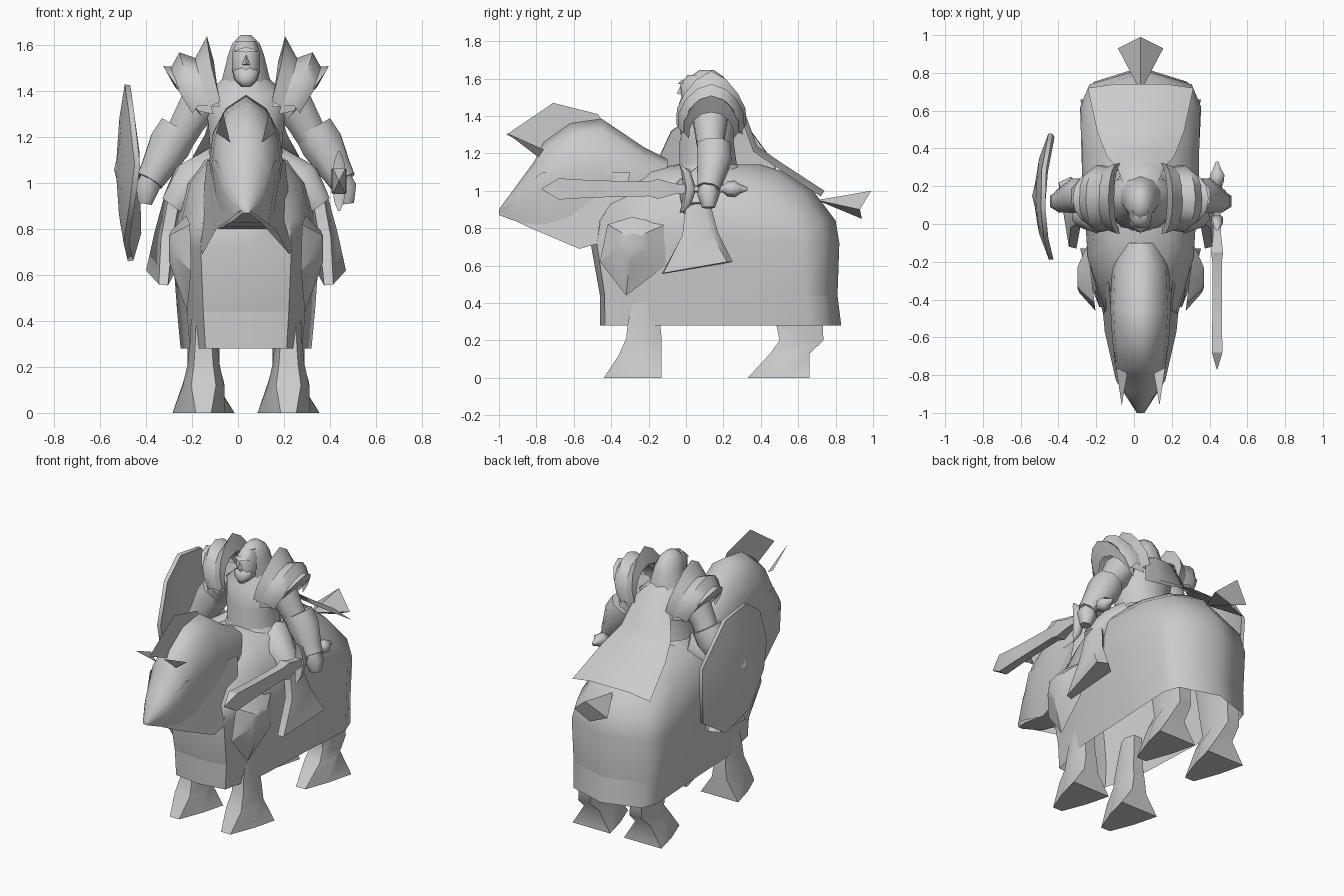
import bpy, bmesh, math
from mathutils import Vector

if "Cube" in bpy.data.objects:
    bpy.data.objects.remove(bpy.data.objects["Cube"])

CX = 0.035  # centre line of horse and rider
STONE = bpy.data.materials.new("stone_grey")
STONE.use_nodes = True
STONE.diffuse_color = (0.6, 0.6, 0.6, 1)
STONE.node_tree.nodes["Principled BSDF"].inputs["Base Color"].default_value = (0.6, 0.6, 0.6, 1)
SIDES = (("left", 1), ("right", -1))


def build(name, verts, faces, angle=50):
    me = bpy.data.meshes.new(name)
    me.from_pydata([tuple(v) for v in verts], [], faces)
    bm = bmesh.new()
    bm.from_mesh(me)
    bmesh.ops.remove_doubles(bm, verts=bm.verts, dist=0.0005)
    bmesh.ops.recalc_face_normals(bm, faces=bm.faces)
    bm.to_mesh(me)
    bm.free()
    me.materials.append(STONE)
    ob = bpy.data.objects.new(name, me)
    bpy.context.collection.objects.link(ob)
    bpy.ops.object.select_all(action="DESELECT")
    ob.select_set(True)
    bpy.context.view_layer.objects.active = ob
    bpy.ops.object.shade_smooth_by_angle(angle=math.radians(angle))
    return ob


def loft(name, rings, closed=True, caps=(True, True), angle=60):
    n = len(rings[0])
    verts = [p for r in rings for p in r]
    faces = []
    for i in range(len(rings) - 1):
        for j in range(n if closed else n - 1):
            k = (j + 1) % n
            faces.append((i * n + j, i * n + k, i * n + n + k, i * n + n + j))
    if closed and caps[0]:
        faces.append(tuple(range(n)))
    if closed and caps[1]:
        faces.append(tuple(range(len(verts) - n, len(verts))))
    return build(name, verts, faces, angle)


def ellipse(c, u, v, n=8):
    c, u, v = Vector(c), Vector(u), Vector(v)
    return [c + u * math.cos(2 * math.pi * (i + .5) / n) + v * math.sin(2 * math.pi * (i + .5) / n)
            for i in range(n)]


def stack(name, rows, n=8, caps=(True, True)):
    # horizontal rings: x, y, z, half width, half depth
    return loft(name, [ellipse((x, y, z), (rx, 0, 0), (0, ry, 0), n) for x, y, z, rx, ry in rows],
                caps=caps)


def limb(name, rows, n=8):
    # rings square to the path: x, y, z, radius
    pts = [Vector(r[:3]) for r in rows]
    rings = []
    for i, p in enumerate(pts):
        t = (pts[min(i + 1, len(pts) - 1)] - pts[max(i - 1, 0)]).normalized()
        u = t.cross(Vector((0, 1, 0))).normalized()
        rings.append(ellipse(p, u * rows[i][3], t.cross(u) * rows[i][3], n))
    return loft(name, rings)


# horse body under its long cloth, open below; boxy at the hem, rounder at the top
HALF = [(0, 0), (.62, .02), (.86, .25), (.93, .6), (1, .86), (.87, .94), (0, 1)]
OUTLINE = HALF + [(-x, y) for x, y in HALF[-2:0:-1]]


def cloth_ring(z, y0, y1, hw, soft=0):
    ring = []
    for i, (fx, fy) in enumerate(OUTLINE):
        a = math.pi * i / 6
        fx += (math.sin(a) - fx) * soft
        fy += (.5 - .5 * math.cos(a) - fy) * soft
        ring.append((CX + fx * hw, y0 + fy * (y1 - y0), z))
    return ring


loft("horse_cloth", [cloth_ring(*r) for r in (
    (.44, -.46, .81, .3), (.72, -.51, .82, .325, .1), (.84, -.5, .8, .325, .3), (1.0, -.42, .68, .28, .7),
    (1.1, -.3, .53, .19, 1), (1.14, -.05, .4, .08, 1))], caps=(False, True))
loft("cloth_hem", [cloth_ring(*r) for r in ((.28, -.46, .83, .285), (.44, -.46, .81, .3))],
     caps=(False, False))

# horse legs: six sided, ending in hooves with a narrow toe and wide heel
HOOF = [(-.25, -1), (.25, -1), (.7, 0), (1, 1), (-1, 1), (-.7, 0)]
SHANK = [(-.6, -1), (.6, -1), (1, 0), (.6, 1), (-.6, 1), (-1, 0)]


def leg(name, x, rows):
    loft(name, [[(x + fx * w, (y0 + y1) / 2 + fy * (y1 - y0) / 2, z) for fx, fy in shape]
                for shape, z, y0, y1, w in rows])


for side, s in SIDES:
    x = CX + s * .185
    leg("front_leg_" + side, x, ((HOOF, 0, -.44, -.13, .135), (SHANK, .12, -.36, -.13, .09),
        (SHANK, .21, -.32, -.13, .07), (SHANK, .3, -.31, -.14, .06), (SHANK, .5, -.26, -.14, .05)))
    leg("hind_leg_" + side, x, ((HOOF, 0, .33, .66, .135), (SHANK, .13, .45, .66, .09),
        (SHANK, .2, .5, .735, .07), (SHANK, .3, .48, .73, .07), (SHANK, .55, .44, .72, .08)))


# arched neck running into the bowed head
def neck_ring(y, z0, z1, hw):
    h = z1 - z0
    prof = [(0, z1), (.55, z1 - h * .1), (.9, z1 - h * .28), (1, z1 - h * .5), (.75, z0)]
    return [(CX + fx * hw, y, z) for fx, z in prof + [(-a, b) for a, b in prof[:0:-1]]]


loft("horse_neck", [neck_ring(*r) for r in (
    (-.1, .85, 1.17, .1), (-.22, .8, 1.23, .15), (-.45, .8, 1.385, .16), (-.62, .8, 1.36, .15),
    (-.76, .81, 1.26, .13), (-.81, .82, 1.16, .115), (-.89, .83, 1.05, .085), (-1, .87, .9, .02))])

# upright fin over the forehead
build("crest_fin", [(CX, -.45, 1.38), (CX, -.47, 1.41), (CX, -.71, 1.47), (CX, -.96, 1.3),
      (CX, -.78, 1.22)], [(0, 1, 2, 3, 4)])

# cheek and chest flaps, pointed ears, side plates
for side, s in SIDES:
    X = lambda a: CX + s * a
    build("cheek_flap_" + side, [(X(.13), -.77, 1.1), (X(.17), -.3, 1.1), (X(.2), -.34, .82),
          (X(.2), -.46, .72), (X(.19), -.57, .69), (X(.13), -.83, .8), (X(.02), -1, .88)],
          [tuple(range(7))])
    build("ear_" + side, [(X(.1), -.96, 1.31), (X(.07), -.79, 1.18), (X(.13), -.76, 1.22)], [(0, 1, 2)])
    rim = [(-.42, .82), (-.29, .86), (-.11, .82), (-.11, .6), (-.32, .44), (-.46, .62)]
    outer = [(X(.26 + .12 * (y + .285)), y, z) for y, z in rim]
    mid = [(X(.325), -.285 + (y + .285) * .45, .73 + (z - .7) * .4) for y, z in rim]
    boss = [(X(.335), -.285 + (y + .285) * .3, .73 + (z - .7) * .27) for y, z in rim]
    loft("side_plate_" + side, [outer, mid, boss], caps=(False, True), angle=25)

# tail
build("tail", [(CX, .7, .95), (CX - .12, .93, .9), (CX, .99, 1.0), (CX + .12, .93, .9),
      (CX, .94, .85)], [(0, 1, 2), (0, 2, 3), (0, 3, 4), (0, 4, 1), (1, 4, 3, 2)], 20)

# rider body
stack("torso", [(CX, .12, 1.0, .2, .19), (CX, .12, 1.12, .16, .16), (CX, .11, 1.26, .17, .15),
      (CX, .13, 1.38, .19, .14), (CX, .15, 1.46, .1, .1), (CX, .12, 1.5, .07, .07)], 12)
stack("hair", [(CX, .16, 1.38, .13, .11), (CX, .14, 1.47, .105, .11), (CX, .12, 1.56, .082, .11),
      (CX, .11, 1.61, .062, .09), (CX, .11, 1.645, .025, .04)], 10)
stack("face", [(CX, .02, 1.42, .02, .03), (CX, .03, 1.45, .055, .06), (CX, .06, 1.5, .064, .085),
      (CX, .06, 1.57, .064, .09), (CX, .08, 1.62, .045, .07)], 10)
stack("beard", [(CX, -.01, 1.42, .02, .02), (CX, 0, 1.45, .05, .045), (CX, .01, 1.485, .06, .045),
      (CX, .02, 1.505, .04, .04)])
build("nose", [(CX, -.03, 1.56), (CX - .018, -.03, 1.515), (CX + .018, -.03, 1.515),
      (CX, -.05, 1.52)], [(0, 1, 3), (0, 3, 2), (1, 2, 3)])
build("brow", [(CX - .055, -.01, 1.575), (CX + .055, -.01, 1.575), (CX, -.045, 1.57),
      (CX, -.02, 1.595)], [(0, 2, 3), (2, 1, 3), (0, 1, 2)])
stack("rider_skirt", [(CX, .14, 1.02, .24, .25), (CX, .13, 1.14, .17, .17)], 10, (False, False))

# cape falling over the horse's back
cape = []
for y, z, hw in ((.2, 1.49, .08), (.31, 1.43, .12), (.38, 1.24, .18), (.51, 1.15, .23), (.74, 1.0, .28)):
    cape.append([(CX - hw, y - .02, z - .03), (CX - hw * .5, y, z), (CX + hw * .5, y, z),
                 (CX + hw, y - .02, z - .03)])
loft("cape", cape, closed=False)


# arched shoulder plates: inner and outer edges joined over the shoulder
def arch(s, x, z, r, peak, lean):
    pts = []
    for i in range(9):
        a = math.radians(-10 + 200 * i / 8)
        up = math.sin(a)
        pts.append((CX + s * (x + lean * up), .135 + r * math.cos(a), z + r * up + peak * max(0, up) ** 6))
    return pts


for side, s in SIDES:
    X = lambda a: CX + s * a
    loft("shoulder_cap_" + side, [arch(s, .12, 1.36, .16, 0, .03), arch(s, .22, 1.37, .18, .02, .07),
         arch(s, .25, 1.33, .15, 0, .09)], closed=False)
    loft("shoulder_lower_" + side, [arch(s, .15, 1.33, .17, 0, .05), arch(s, .23, 1.34, .15, .02, .13),
         arch(s, .2, 1.3, .12, 0, .11)], closed=False)
    loft("shoulder_fin_" + side, [arch(s, .12, 1.38, .15, 0, .02), arch(s, .12, 1.39, .19, .06, .05),
         arch(s, .17, 1.36, .17, 0, .06)], closed=False)
    # thigh, and boot with a pointed toe and slanting sole
    limb("thigh_" + side, [(X(.12), .14, 1.06, .11), (X(.24), .04, 1.0, .1), (X(.31), .05, .9, .07)])
    loft("boot_" + side, [
        [(X(.34), -.13, .555), (X(.38), -.12, .56), (X(.435), .22, .62), (X(.37), .25, .62), (X(.31), .2, .61)],
        [(X(.32), -.02, .76), (X(.37), -.02, .76), (X(.4), .13, .78), (X(.35), .17, .78), (X(.29), .12, .78)],
        [(X(.29), .0, .93), (X(.34), .0, .93), (X(.36), .09, .93), (X(.32), .13, .93), (X(.27), .09, .93)]])
    # bent arm with flared gauntlet
    limb("upper_arm_" + side, [(X(.18), .13, 1.38, .1), (X(.25), .13, 1.27, .08), (X(.31), .15, 1.16, .07)])
    limb("gauntlet_" + side, [(X(.29), .15, 1.24, .095), (X(.33), .15, 1.17, .1), (X(.39), .13, 1.06, .075),
         (X(.42), .12, 1.01, .065)])
    limb("hand_" + side, [(X(.4), .12, 1.05, .05), (X(.43), .12, .98, .06), (X(.44), .12, .91, .035)], 6)

# sword: rings along its length as y, half width, half height
SX, SZ = .44, 1.01
loft("sword_blade", [ellipse((SX, y, SZ), (w, 0, 0), (0, 0, h), 4) for y, w, h in (
    (-.77, .002, .004), (-.68, .04, .08), (-.5, .036, .065), (-.2, .036, .055), (-.15, .045, .075),
    (-.06, .03, .04), (0, .03, .035))], angle=20)
loft("sword_grip", [ellipse((SX, y, SZ), (w, 0, 0), (0, 0, w), 6) for y, w in (
    (-.02, .02), (.2, .02), (.22, .04), (.26, .045), (.29, .025), (.33, .008))])
loft("sword_guard", [ellipse((SX, y, z), (w, 0, 0), (0, w, 0), 6) for y, z, w in (
    (-.03, .88, .005), (0, .92, .025), (.02, 1.01, .035), (0, 1.1, .025), (-.03, 1.14, .005))])

# bowed shield on the right arm
EDGE = [(-.08, 1.32), (.08, 1.43), (.29, 1.4), (.48, 1.14), (.46, .78), (.28, .66), (.05, .74),
        (-.13, .92), (-.19, 1.08)]


def shield_ring(k, x):
    return [(x + k * k * (.08 * ((y - .15) / .34) ** 2 + .035 * ((z - 1.06) / .38) ** 2),
             .15 + (y - .15) * k, 1.06 + (z - 1.06) * k) for y, z in EDGE]


loft("shield", [shield_ring(.1, -.51), shield_ring(.6, -.51), shield_ring(.99, -.505), shield_ring(1, -.53),
     shield_ring(.6, -.53), shield_ring(.1, -.53)])
build("shield_boss", [(-.54, .15, 1.06)] + [(-.527, .15 + a, 1.06 + b) for a, b in
      ((.05, 0), (0, .05), (-.05, 0), (0, -.05))], [(0, 1, 2), (0, 2, 3), (0, 3, 4), (0, 4, 1)], 10)
